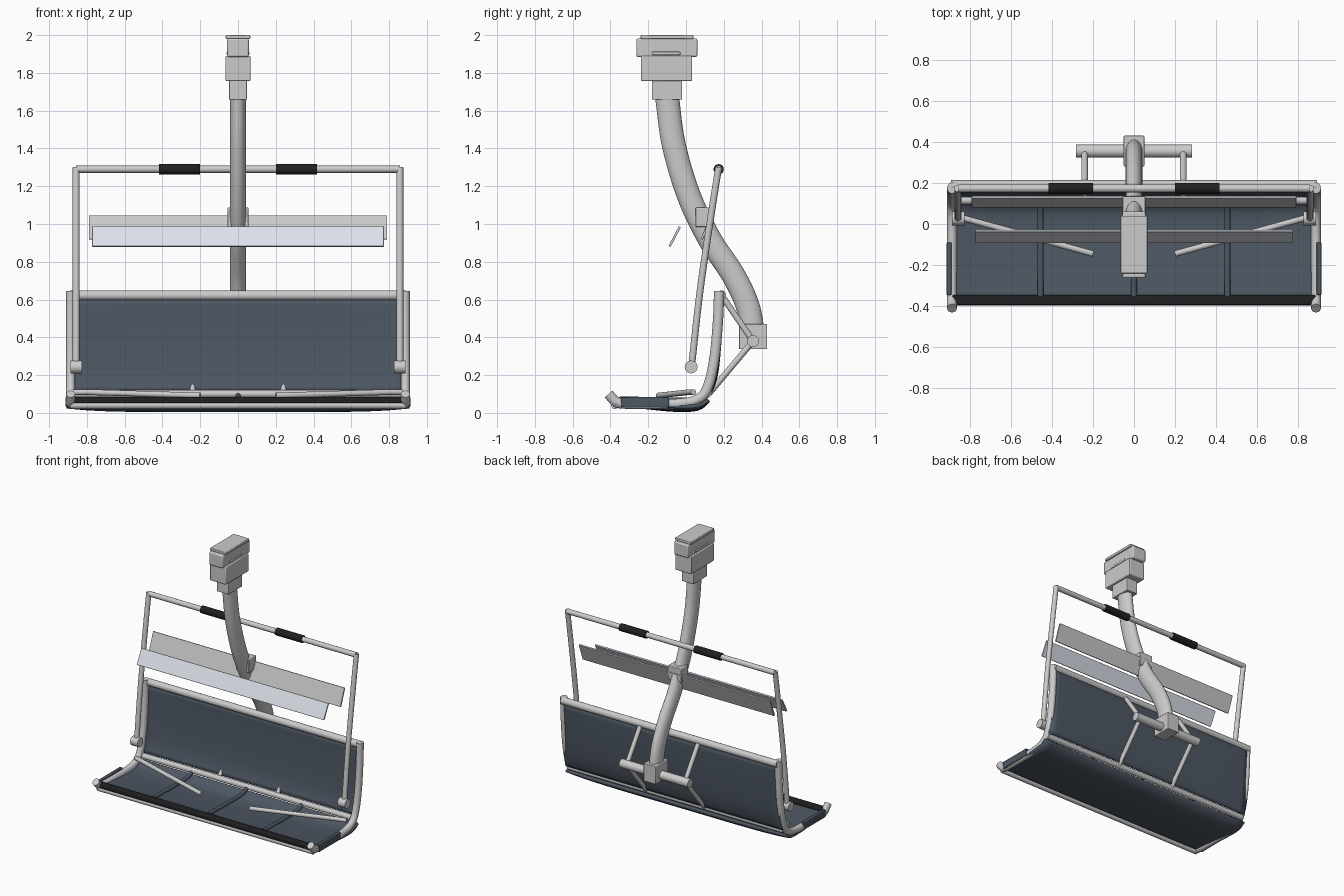
import bpy, bmesh, math
from mathutils import Vector as V

if "Cube" in bpy.data.objects:
    bpy.data.objects.remove(bpy.data.objects["Cube"])


def mat(name, c):
    m = bpy.data.materials.new(name)
    m.diffuse_color = (*c, 1)
    m.use_nodes = True
    m.node_tree.nodes["Principled BSDF"].inputs["Base Color"].default_value = m.diffuse_color
    return m


BLUE = mat("slate_blue", (0.075, 0.095, 0.125))
BLACK = mat("black_rubber", (0.015, 0.015, 0.017))
PALE = mat("pale_metal", (0.72, 0.75, 0.82))


def finish(bm, name, m=None, bevel=0):
    bmesh.ops.recalc_face_normals(bm, faces=bm.faces[:])
    me = bpy.data.meshes.new(name)
    bm.to_mesh(me)
    bm.free()
    o = bpy.data.objects.new(name, me)
    bpy.context.collection.objects.link(o)
    if m:
        me.materials.append(m)
    if bevel:
        b = o.modifiers.new("bevel", "BEVEL")
        b.width = bevel
        b.segments = 2
    bpy.ops.object.select_all(action='DESELECT')
    bpy.context.view_layer.objects.active = o
    o.select_set(True)
    bpy.ops.object.shade_smooth_by_angle(angle=math.radians(35))
    return o


def box(name, lo, hi, m=None, tilt=0, bevel=0.004):
    lo, hi = V(lo), V(hi)
    bm = bmesh.new()
    bmesh.ops.create_cube(bm, size=1)
    for v in bm.verts:
        v.co = V([a * b for a, b in zip(v.co, hi - lo)])
    o = finish(bm, name, m, bevel)
    o.location = (lo + hi) / 2
    o.rotation_euler.x = tilt
    return o


def smooth_path(p, n=6):
    # Catmull-Rom through the control points
    p = [V(q) for q in p]
    q = [2 * p[0] - p[1]] + p + [2 * p[-1] - p[-2]]
    out = []
    for i in range(1, len(q) - 2):
        a, b, c, d = q[i - 1:i + 3]
        for k in range(n):
            t = k / n
            out.append(0.5 * (2 * b + (c - a) * t + (2 * a - 5 * b + 4 * c - d) * t * t
                              + (3 * b - a - 3 * c + d) * t ** 3))
    return out + [p[-1]]


def tube(name, pts, r, r2=None, m=None, sides=20, smooth=True):
    # sweep an ellipse: r across the path plane, r2 in it
    r2 = r2 or r
    pts = smooth_path(pts) if smooth and len(pts) > 2 else [V(p) for p in pts]
    bm = bmesh.new()
    rings = []
    for i, p in enumerate(pts):
        d = (pts[min(i + 1, len(pts) - 1)] - pts[max(i - 1, 0)]).normalized()
        ref = V((1, 0, 0)) if abs(d.x) < 0.7 else V((0, 0, 1))
        s = (ref - d * ref.dot(d)).normalized()
        u = d.cross(s)
        rings.append([bm.verts.new(p + s * r * math.cos(a) + u * r2 * math.sin(a))
                      for a in (2 * math.pi * k / sides for k in range(sides))])
    for a, b in zip(rings, rings[1:]):
        for k in range(sides):
            j = (k + 1) % sides
            bm.faces.new((a[k], a[j], b[j], b[k]))
    bm.faces.new(rings[0])
    bm.faces.new(rings[-1])
    return finish(bm, name, m)


def sheet(name, profile, half, thick, sag, m):
    # curved panel: (y, z) profile swept across x, sagging along sag in the middle
    prof = smooth_path([(0, y, z) for y, z in profile], 4)
    bm = bmesh.new()
    n = 32
    rows = []
    for i in range(n + 1):
        x = -half + 2 * half * i / n
        w = 1 - abs(x / half) ** 6
        rows.append([bm.verts.new(p + V((x, 0, 0)) + V(sag) * w
                                  * math.sin(math.pi * k / (len(prof) - 1)) ** 0.5)
                     for k, p in enumerate(prof)])
    for a, b in zip(rows, rows[1:]):
        for k in range(len(prof) - 1):
            bm.faces.new((a[k], b[k], b[k + 1], a[k + 1]))
    o = finish(bm, name, m)
    s = o.modifiers.new("thickness", "SOLIDIFY")
    s.thickness = thick
    s.offset = 0
    return o


# cable grip
box("grip_cap", (-.065, -.24, 1.98), (.065, .04, 2.0))
box("grip_head", (-.057, -.263, 1.885), (.057, .06, 1.982), bevel=.008)
box("grip_slot", (-.061, -.18, 1.895), (.061, -.03, 1.912))
box("grip_body", (-.066, -.238, 1.757), (.066, .033, 1.89), bevel=.006)
box("grip_neck", (-.048, -.18, 1.658), (.048, -.02, 1.76))

# hanger
tube("hanger", [(0, -.1, 1.67), (0, -.065, 1.42), (0, .015, 1.15), (0, .125, .92),
                (0, .25, .73), (0, .325, .57), (0, .355, .42)], .042, .063, sides=28)
box("hanger_foot", (-.05, .28, .337), (.05, .43, .47))
tube("rear_crossbar", [(-.283, .355, .38), (.283, .355, .38)], .032)

# backrest and seat
sheet("back_panel", [(.135, .115), (.158, .22), (.175, .4), (.19, .62)], .895, .014, (0, .008, 0), BLUE)
sheet("seat_pan", [(-.375, .055), (-.2, .045), (-.05, .035), (.06, .038), (.12, .068)],
      .908, .02, (0, 0, -.02), BLUE)
box("seat_front_edge", (-.885, -.395, .05), (.885, -.345, .083), BLACK, bevel=.008)
tube("seat_front_tube", [(-.89, -.377, .04), (.89, -.377, .04)], .019)
tube("seat_rear_tube", [(-.89, .115, .1), (.89, .115, .1)], .02)
tube("back_top_tube", [(-.89, .187, .622), (.89, .187, .622)], .026)
for i, x in enumerate((-.455, 0, .455)):
    tube(f"seat_rib_{i}", [(x, -.35, .074), (x, -.1, .068), (x, .04, .07), (x, .11, .095)], .014, m=BLUE)

# lap bar
tube("safety_bar", [(-.857, .173, 1.29), (.857, .173, 1.29)], .019)

for s, side in ((-1, "left"), (1, "right")):
    # side frame
    tube(f"side_frame_{side}", [(s * .886, .175, .645), (s * .886, .17, .5), (s * .886, .152, .3),
                                (s * .886, .12, .15), (s * .886, .075, .08), (s * .886, -.02, .05),
                                (s * .886, -.2, .047), (s * .886, -.34, .05), (s * .886, -.375, .062),
                                (s * .886, -.41, .1)], .024, .027)
    box(f"seat_side_hem_{side}", (s * .9 - .012, -.345, .03), (s * .9 + .012, -.09, .085), BLUE)
    # rear struts
    tube(f"upper_strut_{side}", [(s * .24, .355, .38), (s * .24, .19, .62)], .016)
    tube(f"lower_strut_{side}", [(s * .24, .355, .38), (s * .24, .12, .1)], .016)
    # lap bar arm, pivot and grip
    tube(f"safety_arm_{side}", [(s * .857, .03, .25), (s * .857, .075, .65), (s * .857, .135, 1.06),
                                (s * .857, .173, 1.3)], .018)
    tube(f"arm_pivot_{side}", [(s * .825, .027, .243), (s * .887, .027, .243)], .034)
    tube(f"hand_grip_{side}", [(s * .2, .173, 1.29), (s * .417, .173, 1.29)], .027, m=BLACK)
    # rest bar over the seat
    tube(f"rest_bar_{side}", [(s * .87, .04, .11), (s * .8, .02, .11), (s * .2, -.145, .092)], .015,
         smooth=False)

# wind panels
tilt = -math.atan2(.055, .105)
box("front_panel", (-.772, -.066, .874), (.772, -.054, .992), PALE, tilt, .002)
box("rear_panel", (-.79, .102, .914), (.79, .114, 1.048), None, -.36, .002)
box("panel_clip", (-.055, .05, .985), (.055, .135, 1.087))
